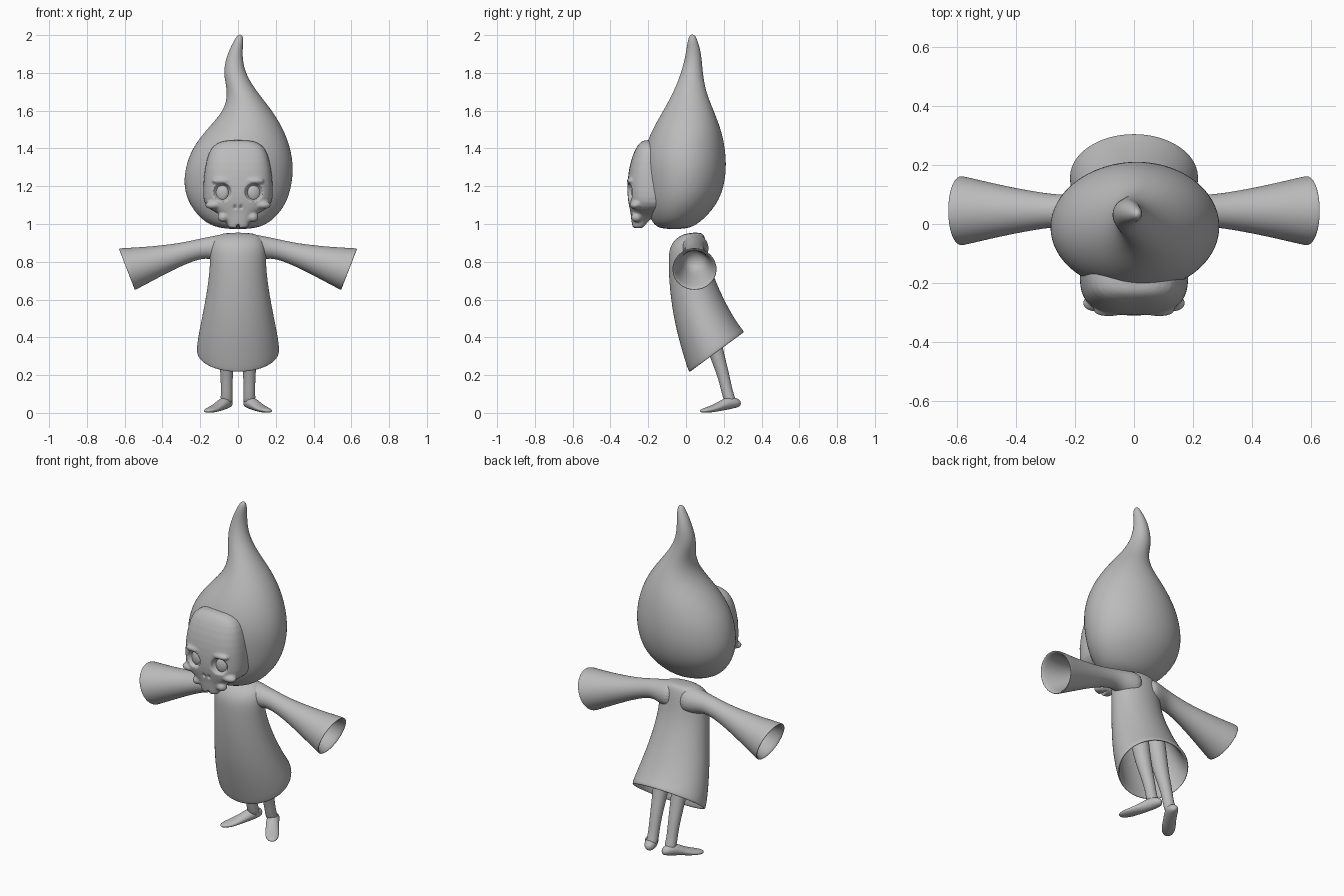
import bpy, bmesh
from math import sin, cos, pi
from mathutils import Vector, Matrix

cube = bpy.data.objects.get("Cube")
if cube:
    bpy.data.objects.remove(cube)

grey = bpy.data.materials.new("plain grey")
grey.use_nodes = True
GREY = (0.5, 0.5, 0.5, 1)
grey.diffuse_color = GREY
grey.node_tree.nodes["Principled BSDF"].inputs["Base Color"].default_value = GREY


def loft(bm, rings, seg=24, power=2):
    """Skin closed rings, each given as (centre, half axis u, half axis v)."""
    loops = []
    for c, u, v in rings:
        loop = []
        for i in range(seg):
            a = 2 * pi * i / seg
            ca, sa = cos(a), sin(a)
            ca = (1 if ca > 0 else -1) * abs(ca) ** (2 / power)
            sa = (1 if sa > 0 else -1) * abs(sa) ** (2 / power)
            loop.append(bm.verts.new(Vector(c) + Vector(u) * ca + Vector(v) * sa))
        loops.append(loop)
    for a, b in zip(loops, loops[1:]):
        for i in range(seg):
            j = (i + 1) % seg
            bm.faces.new((a[i], a[j], b[j], b[i]))
    bm.faces.new(loops[0])
    bm.faces.new(loops[-1])


def ball(bm, centre, radii, turn=0):
    m = Matrix.Translation(centre) @ Matrix.Rotation(turn, 4, "Z") @ Matrix.Diagonal((*radii, 1))
    bmesh.ops.create_uvsphere(bm, u_segments=24, v_segments=16, radius=1, matrix=m)


def finish(name, bm, levels=2):
    bmesh.ops.recalc_face_normals(bm, faces=bm.faces)
    for f in bm.faces:
        f.smooth = True
    mesh = bpy.data.meshes.new(name)
    bm.to_mesh(mesh)
    bm.free()
    mesh.materials.append(grey)
    ob = bpy.data.objects.new(name, mesh)
    bpy.context.collection.objects.link(ob)
    if levels:
        sub = ob.modifiers.new("subdivide", "SUBSURF")
        sub.levels = sub.render_levels = levels
    return ob


# Flame-shaped hood: height, left and right edge, front and back edge
bm = bmesh.new()
hood = [(0.972, -.07, .07, -.13, 0), (1.0, -.175, .17, -.18, .07), (1.1, -.26, .255, -.215, .165),
        (1.2, -.29, .285, -.225, .203), (1.3, -.28, .295, -.232, .215), (1.4, -.245, .28, -.22, .208),
        (1.5, -.168, .243, -.18, .187), (1.6, -.072, .182, -.12, .147), (1.7, -.052, .1, -.065, .105),
        (1.8, -.082, .035, -.025, .088), (1.9, -.057, .021, 0, .082), (1.97, -.022, .03, .008, .062),
        (2.004, 0, .022, .022, .046)]
loft(bm, [(((l + r) / 2, (f + b) / 2, z), ((r - l) / 2, 0, 0), (0, (b - f) / 2, 0))
          for z, l, r, f, b in hood], 32)
finish("hood", bm)

# Skull mask: height, half width, front, middle depth
bm = bmesh.new()
skull = [(1.445, .06, -.225, -.19), (1.43, .11, -.245, -.19), (1.4, .148, -.268, -.185),
         (1.33, .17, -.295, -.18), (1.25, .182, -.309, -.175), (1.17, .186, -.312, -.17),
         (1.11, .183, -.306, -.175), (1.075, .15, -.297, -.19), (1.05, .09, -.292, -.22),
         (1.02, .06, -.29, -.245), (.985, .056, -.284, -.252), (.977, .045, -.28, -.257)]
loft(bm, [((0, m, z), (w, 0, 0), (0, m - f, 0)) for z, w, f, m in skull], 32, 2.8)
for s in (1, -1):
    ball(bm, (s * .078, -.262, 1.035), (.03, .03, .026))       # jaw corners
    ball(bm, (s * .085, -.294, 1.228), (.055, .02, .016))      # brows
    ball(bm, (s * .13, -.268, 1.1), (.045, .03, .022))         # cheekbones
face = finish("skull_mask", bm, 1)

# Eye sockets, nose holes and tooth gap, cut from the mask
bm = bmesh.new()
for s in (1, -1):
    ball(bm, (s * .085, -.305, 1.168), (.05, .045, .048), s * .3)
    ball(bm, (s * .016, -.312, 1.088), (.012, .024, .018))
ball(bm, (0, -.285, .978), (.008, .06, .022))
cutter = finish("socket_cutter", bm, 0)
cutter.hide_render = True


def remesh(ob, size):
    m = ob.modifiers.new("remesh", "REMESH")
    m.mode = "VOXEL"
    m.voxel_size = size
    m.use_smooth_shade = True


remesh(face, .007)
cut = face.modifiers.new("sockets", "BOOLEAN")
cut.operation = "DIFFERENCE"
cut.object = cutter
remesh(face, .005)
soft = face.modifiers.new("soften", "SMOOTH")
soft.factor = .5
soft.iterations = 4

# Bake the mask, then drop the cutter
bpy.context.view_layer.update()
graph = bpy.context.evaluated_depsgraph_get()
baked = bpy.data.meshes.new_from_object(face.evaluated_get(graph))
face.modifiers.clear()
face.data = baked
baked.materials.clear()
baked.materials.append(grey)
for p in baked.polygons:
    p.use_smooth = True
bpy.data.objects.remove(cutter)

# Robe: front y, z, back y, z, half width; runs down outside and up inside
bm = bmesh.new()
robe = [(.0, .952, .08, .957, .075), (-.05, .928, .1, .937, .125), (-.088, .88, .112, .87, .15),
        (-.094, .8, .126, .78, .147), (-.087, .65, .172, .66, .162), (-.062, .48, .232, .54, .19),
        (-.022, .33, .283, .46, .213), (.01, .228, .305, .437, .22), (.018, .213, .307, .424, .216),
        (.03, .225, .292, .422, .203), (.0, .35, .255, .47, .19), (-.04, .52, .2, .56, .16),
        (-.06, .62, .16, .64, .14)]
loft(bm, [((0, (f + b) / 2, (zf + zb) / 2), (w, 0, 0), (0, (b - f) / 2, (zb - zf) / 2))
          for f, zf, b, zb, w in robe], 32)
finish("robe", bm)

# Sleeves: x, z, radius, tilt; out to the cuff and back inside
sleeve = [(.02, .872, .08, 0), (.09, .872, .074, 0), (.135, .873, .062, .05), (.19, .872, .052, .15),
          (.28, .847, .056, .27), (.38, .818, .073, .3), (.48, .789, .094, .34), (.58, .763, .118, .37),
          (.59, .759, .119, .37), (.587, .76, .107, .37), (.54, .773, .09, .37), (.47, .793, .072, .33),
          (.38, .818, .05, .3)]
# Legs: y, z, radius.  Feet: x, y, z, half width, half height
leg = [(.09, .68, .05), (.12, .48, .052), (.155, .33, .043), (.182, .25, .037), (.205, .17, .032),
       (.218, .11, .031), (.235, .06, .034), (.237, .045, .02)]
foot = [(.042, .287, .05, .014, .016), (.052, .262, .054, .034, .028), (.075, .218, .052, .036, .036),
        (.105, .172, .032, .036, .024), (.135, .128, .018, .04, .017), (.16, .092, .012, .029, .012),
        (.17, .078, .01, .012, .005)]
for s, side in ((1, "left"), (-1, "right")):
    bm = bmesh.new()
    loft(bm, [((s * x, .045, z), (0, r, 0), (s * r * sin(t), 0, r * cos(t))) for x, z, r, t in sleeve])
    finish(side + "_sleeve", bm)
    bm = bmesh.new()
    loft(bm, [((s * .06, y, z), (r, 0, 0), (0, r, 0)) for y, z, r in leg], 16)
    finish(side + "_leg", bm)
    bm = bmesh.new()
    loft(bm, [((s * x, y, z), (s * .82 * w, .57 * w, 0), (0, 0, h)) for x, y, z, w, h in foot], 16)
    finish(side + "_foot", bm)
    bm = bmesh.new()
    ball(bm, (s * .085, -.268, 1.166), (.036, .018, .043), s * .3)
    finish(side + "_eye", bm, 0)
